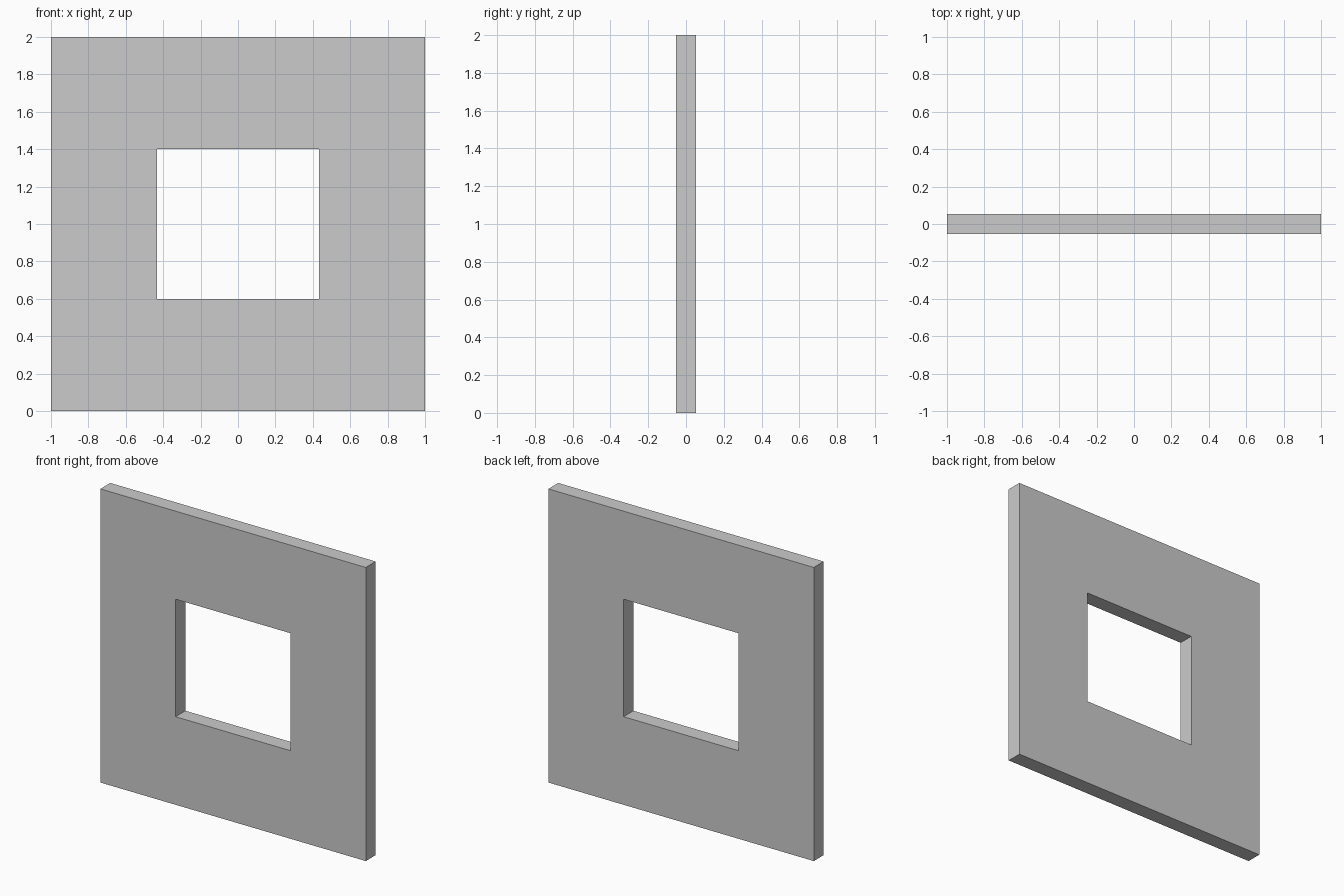
import bpy, bmesh

if "Cube" in bpy.data.objects:
    bpy.data.objects.remove(bpy.data.objects["Cube"])

HALF_DEPTH = 0.053


def rectangle(half_width, bottom, top):
    return [(-half_width, bottom), (half_width, bottom),
            (half_width, top), (-half_width, top)]


# Square wall panel with a rectangular window opening
bm = bmesh.new()
outer, inner = ([bm.verts.new((x, -HALF_DEPTH, z)) for x, z in ring]
                for ring in (rectangle(1.0, 0.0, 2.0), rectangle(0.433, 0.6, 1.4)))
for i in range(4):
    j = (i + 1) % 4
    bm.faces.new((outer[i], outer[j], inner[j], inner[i]))

# Thicken the front face ring towards the back
result = bmesh.ops.extrude_face_region(bm, geom=bm.faces[:], use_keep_orig=True)
back = [g for g in result["geom"] if isinstance(g, bmesh.types.BMVert)]
bmesh.ops.translate(bm, verts=back, vec=(0, 2 * HALF_DEPTH, 0))
bmesh.ops.recalc_face_normals(bm, faces=bm.faces[:])

mesh = bpy.data.meshes.new("window_wall")
bm.to_mesh(mesh)
bm.free()
wall = bpy.data.objects.new("window_wall", mesh)
bpy.context.collection.objects.link(wall)
